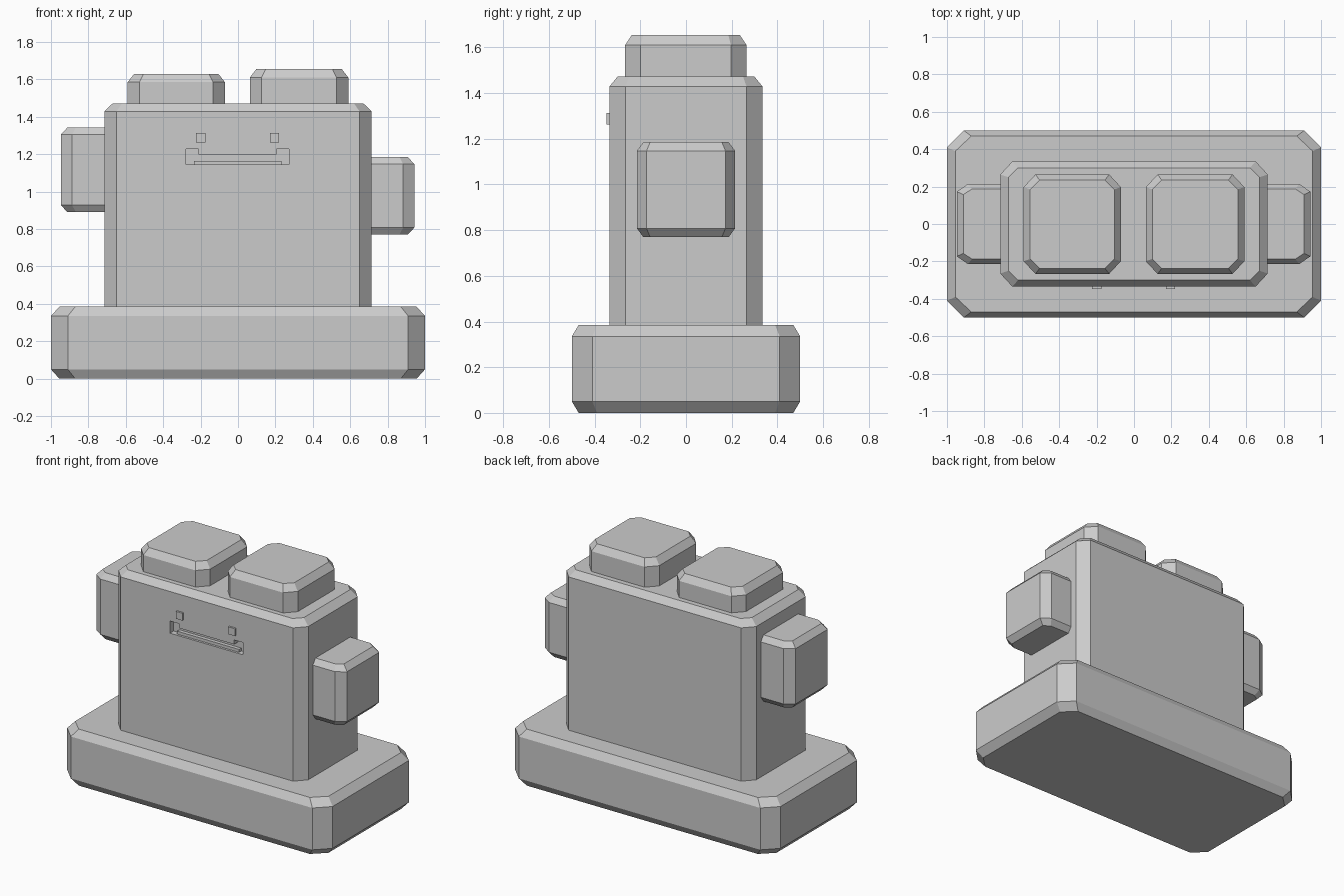
import bpy
import bmesh

if "Cube" in bpy.data.objects:
    bpy.data.objects.remove(bpy.data.objects["Cube"], do_unlink=True)

# Single grey used on every part
GREY = (0.6, 0.6, 0.6, 1.0)
grey = bpy.data.materials.new("plain_grey")
grey.use_nodes = True
grey.diffuse_color = GREY
grey.node_tree.nodes["Principled BSDF"].inputs["Base Color"].default_value = GREY


def add_object(name, bm):
    bmesh.ops.recalc_face_normals(bm, faces=bm.faces)
    mesh = bpy.data.meshes.new(name)
    bm.to_mesh(mesh)
    bm.free()
    mesh.materials.append(grey)
    obj = bpy.data.objects.new(name, mesh)
    bpy.context.collection.objects.link(obj)
    return obj


def octagon(cx, cy, hx, hy, cut_x, cut_y):
    """Rectangle outline with its four corners cut off."""
    quarter = [(hx, hy - cut_y), (hx - cut_x, hy)]
    points = []
    for sx, sy in ((1, 1), (-1, 1), (-1, -1), (1, -1)):
        corner = quarter if sx * sy > 0 else quarter[::-1]
        points += [(cx + sx * x, cy + sy * y) for x, y in corner]
    return points


def chamfered_block(name, x, y, z, cut, inset, inner_cut, slope):
    """Block with cut corners whose top and bottom rims slope inwards."""
    cx, cy = sum(x) / 2, sum(y) / 2
    hx, hy = (x[1] - x[0]) / 2, (y[1] - y[0]) / 2
    outer = octagon(cx, cy, hx, hy, *cut)
    inner = octagon(cx, cy, hx - inset[0], hy - inset[1], *inner_cut)
    levels = ((inner, z[0]), (outer, z[0] + slope),
              (outer, z[1] - slope), (inner, z[1]))
    bm = bmesh.new()
    rings = [[bm.verts.new((px, py, h)) for px, py in ring] for ring, h in levels]
    for low, high in zip(rings, rings[1:]):
        for i in range(len(low)):
            j = (i + 1) % len(low)
            bm.faces.new((low[i], low[j], high[j], high[i]))
    bm.faces.new(rings[0])
    bm.faces.new(rings[-1])
    return add_object(name, bm)


def front_plate(name, outline, y_front, y_back):
    """Extrude an x-z outline along y."""
    bm = bmesh.new()
    face = bm.faces.new([bm.verts.new((x, y_front, z)) for x, z in outline])
    result = bmesh.ops.extrude_face_region(bm, geom=[face])
    moved = [v for v in result["geom"] if isinstance(v, bmesh.types.BMVert)]
    bmesh.ops.translate(bm, verts=moved, vec=(0, y_back - y_front, 0))
    return add_object(name, bm)


def rectangle(x0, x1, z0, z1):
    return [(x0, z0), (x1, z0), (x1, z1), (x0, z1)]


# Base and body
chamfered_block("base", (-1, 1), (-0.5, 0.5), (0, 0.385),
                (0.09, 0.09), (0.045, 0.03), (0.085, 0.08), 0.05)
body = chamfered_block("body", (-0.715, 0.715), (-0.335, 0.335), (0.25, 1.472),
                       (0.065, 0.07), (0.045, 0.035), (0.05, 0.05), 0.043)

# Two knobs on top, the left one slightly taller
for name, x, top in (("right_knob", (-0.59, -0.07), 1.63),
                     ("left_knob", (0.063, 0.59), 1.655)):
    chamfered_block(name, x, (-0.267, 0.265), (1.35, top),
                    (0.063, 0.068), (0.035, 0.03), (0.05, 0.05), 0.045)

# Arms at different heights
for name, x, z in (("right_arm", (-0.947, -0.5), (0.89, 1.343)),
                   ("left_arm", (0.5, 0.943), (0.77, 1.185))):
    chamfered_block(name, x, (-0.215, 0.215), z,
                    (0.06, 0.042), (0.035, 0.028), (0.045, 0.03), 0.038)

# Smiling mouth cut into the body
smile = [(-0.278, 1.145), (0.272, 1.145), (0.272, 1.228), (0.205, 1.228),
         (0.205, 1.198), (-0.21, 1.198), (-0.21, 1.228), (-0.278, 1.228)]
cutter = front_plate("mouth_cutter", smile, -0.4, -0.295)
cutter.hide_render = True
cut = body.modifiers.new("mouth_cut", "BOOLEAN")
cut.operation = "DIFFERENCE"
cut.solver = "EXACT"
cut.object = cutter
bpy.context.view_layer.objects.active = body
bpy.ops.object.modifier_apply(modifier=cut.name)
bpy.data.objects.remove(cutter, do_unlink=True)
front_plate("lower_lip", rectangle(-0.235, 0.232, 1.14, 1.165), -0.32, -0.29)

# Eyes
for name, x in (("right_eye", -0.2), ("left_eye", 0.195)):
    front_plate(name, rectangle(x - 0.025, x + 0.025, 1.263, 1.313), -0.348, -0.32)
